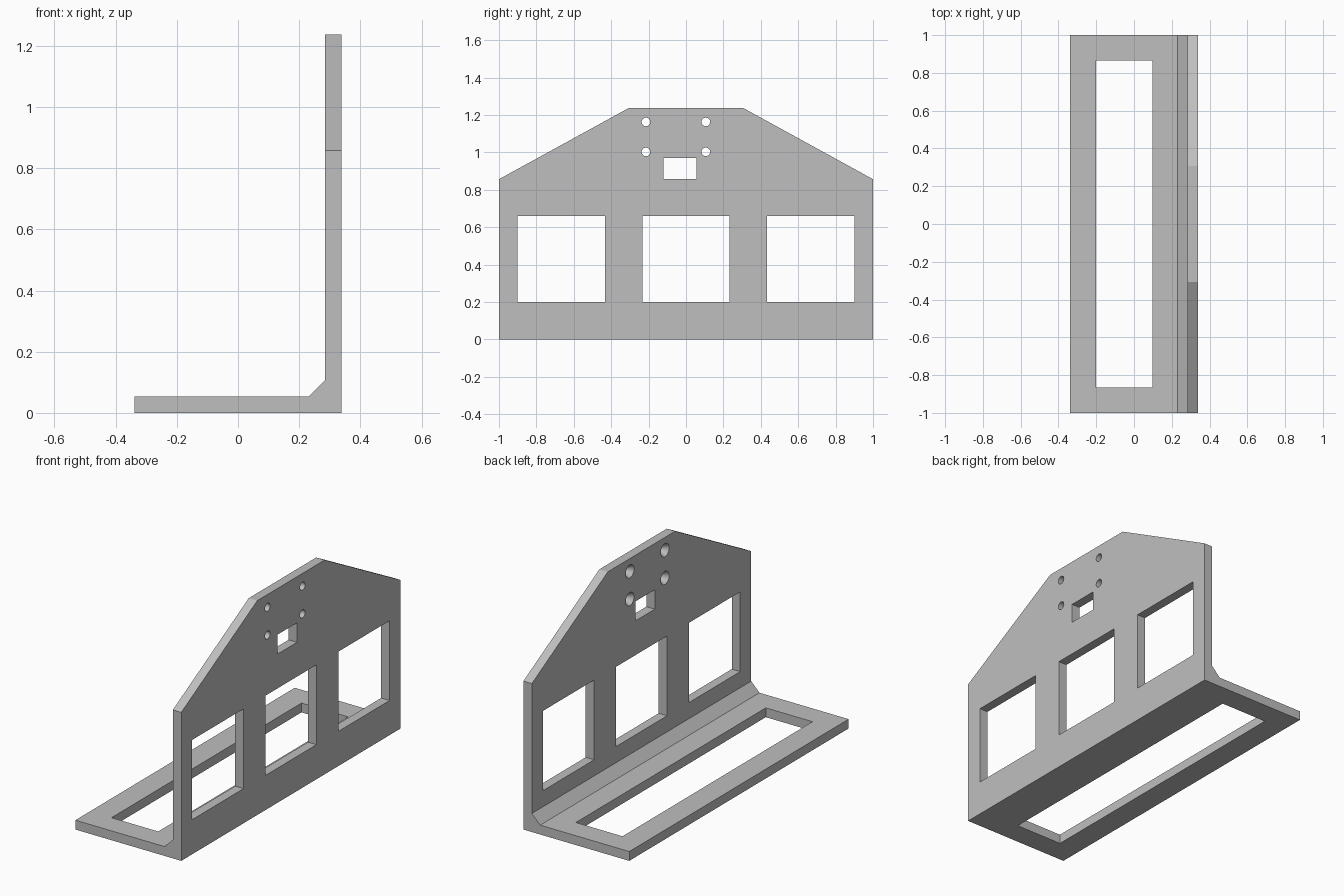
import bpy
import bmesh
import math
from mathutils import Vector

cube = bpy.data.objects.get("Cube")
if cube:
    bpy.data.objects.remove(cube, do_unlink=True)

# Main dimensions
HALF_X, HALF_Y = 0.338, 1.0
WALL_X = 0.284          # inner face of the wall
BASE_Z = 0.054          # top of the base plate
FILLET = 0.053
EAVE_Z, PEAK_Z, PEAK_Y = 0.857, 1.237, 0.307

grey = bpy.data.materials.new("plain grey")
grey.use_nodes = True
colour = (0.52, 0.52, 0.52, 1)
grey.diffuse_color = colour
grey.node_tree.nodes["Principled BSDF"].inputs["Base Color"].default_value = colour

# L-shaped section with a chamfered inner corner, extruded along y
profile = [(-HALF_X, 0), (HALF_X, 0), (HALF_X, PEAK_Z), (WALL_X, PEAK_Z),
           (WALL_X, BASE_Z + FILLET), (WALL_X - FILLET, BASE_Z), (-HALF_X, BASE_Z)]
bm = bmesh.new()
face = bm.faces.new([bm.verts.new((x, -HALF_Y, z)) for x, z in profile])
extruded = bmesh.ops.extrude_face_region(bm, geom=[face])["geom"]
bmesh.ops.translate(bm, vec=(0, 2 * HALF_Y, 0),
                    verts=[v for v in extruded if isinstance(v, bmesh.types.BMVert)])

# Sloping shoulders at the top of the wall
for side in (-1, 1):
    normal = Vector((0, side * (PEAK_Z - EAVE_Z), HALF_Y - PEAK_Y)).normalized()
    cut = bmesh.ops.bisect_plane(bm, geom=bm.verts[:] + bm.edges[:] + bm.faces[:],
                                 plane_co=(0, side * PEAK_Y, PEAK_Z),
                                 plane_no=normal, clear_outer=True)["geom_cut"]
    bmesh.ops.holes_fill(bm, edges=[e for e in bm.edges if e.is_boundary])
bmesh.ops.remove_doubles(bm, verts=bm.verts[:], dist=0.0005)
bmesh.ops.recalc_face_normals(bm, faces=bm.faces[:])
mesh = bpy.data.meshes.new("mounting_bracket")
bm.to_mesh(mesh)
bm.free()
mesh.materials.append(grey)
bracket = bpy.data.objects.new("mounting_bracket", mesh)
bpy.context.collection.objects.link(bracket)


def cut_with_active():
    """Subtract the active object from the bracket, then discard it."""
    cutter = bpy.context.object
    cutter.data.materials.append(grey)
    bpy.ops.object.select_all(action="DESELECT")
    bracket.select_set(True)
    bpy.context.view_layer.objects.active = bracket
    mod = bracket.modifiers.new("opening", "BOOLEAN")
    mod.operation = "DIFFERENCE"
    mod.solver = "EXACT"
    mod.object = cutter
    bpy.ops.object.modifier_apply(modifier=mod.name)
    bpy.data.objects.remove(cutter, do_unlink=True)


def cut_box(x, y, z):
    """Cut a rectangular opening given (low, high) along each axis."""
    spans = (x, y, z)
    bpy.ops.mesh.primitive_cube_add(size=1, location=[(a + b) / 2 for a, b in spans])
    bpy.context.object.scale = [b - a for a, b in spans]
    bpy.context.view_layer.update()
    cut_with_active()


def cut_cone(r1, r2, x, y, z):
    """Cut a round hole along x, with radius r1 at the low end."""
    bpy.ops.mesh.primitive_cone_add(vertices=32, radius1=r1, radius2=r2, depth=x[1] - x[0],
                                    location=(sum(x) / 2, y, z),
                                    rotation=(0, math.pi / 2, 0))
    cut_with_active()


# Base slot
cut_box((-0.201, 0.097), (-0.866, 0.866), (-0.1, 0.2))

# Three large windows and the small one
through = (0.2, 0.4)
for low, high in ((-0.9, -0.432), (-0.233, 0.232), (0.432, 0.9)):
    cut_box(through, (low, high), (0.2, 0.66))
cut_box(through, (-0.121, 0.055), (0.858, 0.97))

# Countersunk screw holes, wide on the inner face
for y in (-0.214, 0.106):
    for z in (1.003, 1.163):
        cut_cone(0.023, 0.023, through, y, z)
        cut_cone(0.04, 0.018, (0.28, 0.32), y, z)

bpy.ops.object.shade_smooth_by_angle(angle=math.radians(25))
